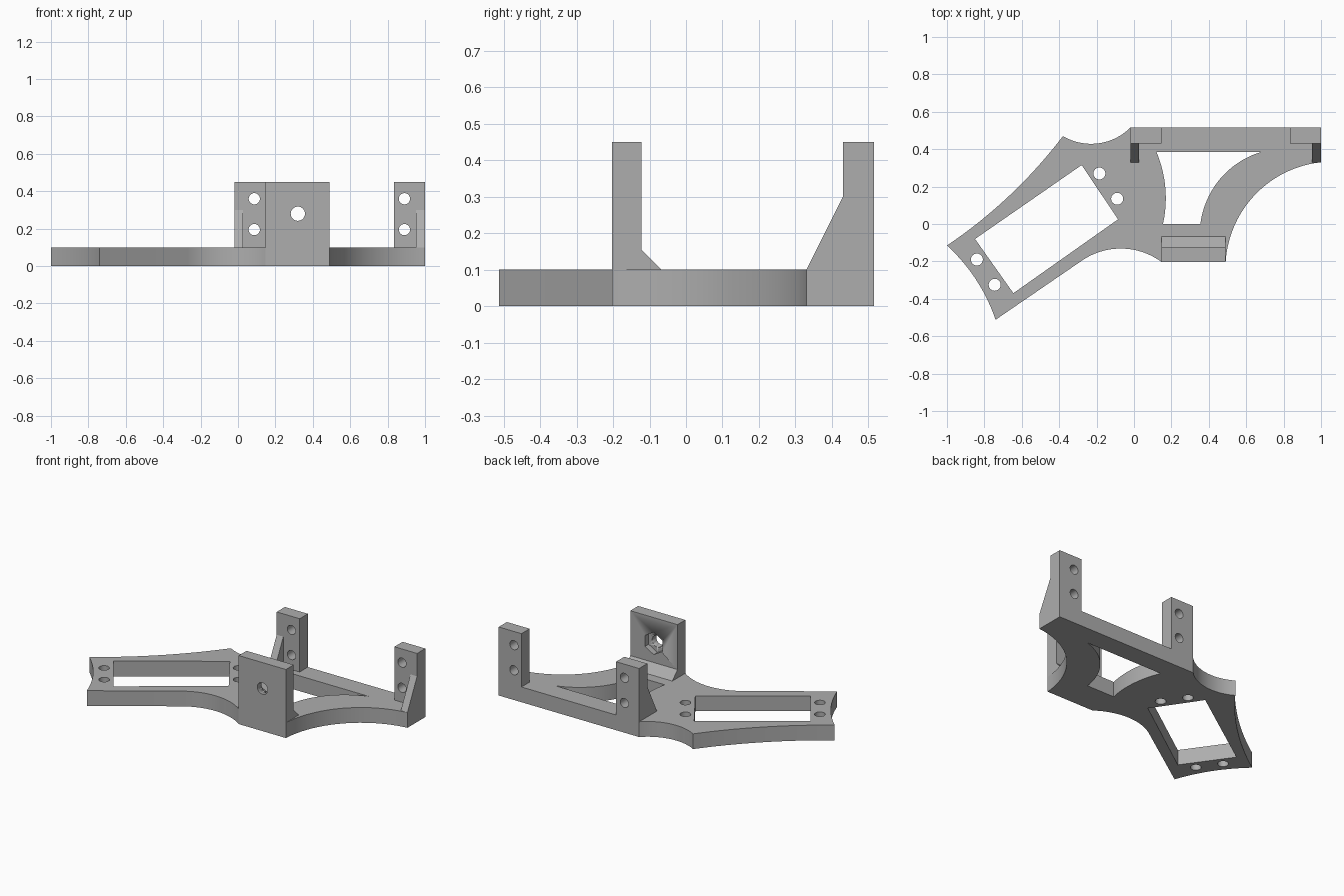
import bpy, bmesh
from math import sin, cos, atan, pi, radians
from mathutils import Vector, Matrix

if "Cube" in bpy.data.objects:
    bpy.data.objects.remove(bpy.data.objects["Cube"], do_unlink=True)

grey = bpy.data.materials.new("plain grey")
grey.use_nodes = True
GREY = (0.42, 0.42, 0.42, 1)
grey.diffuse_color = GREY
grey.node_tree.nodes["Principled BSDF"].inputs["Base Color"].default_value = GREY

# Maps profile coordinates (u, v, depth) to the extrusion axis
AXES = {
    "X": Matrix(((0, 0, 1, 0), (1, 0, 0, 0), (0, 1, 0, 0), (0, 0, 0, 1))),
    "Y": Matrix(((1, 0, 0, 0), (0, 0, 1, 0), (0, 1, 0, 0), (0, 0, 0, 1))),
    "Z": Matrix.Identity(4),
}


def arc(a, b, sag, n=24):
    """Arc from a to b that bows to the right of the direction of travel."""
    a, b = Vector(a), Vector(b)
    half = (b - a).length / 2
    along = (b - a).normalized()
    right = Vector((along.y, -along.x))
    t = 2 * atan(sag / half)
    r = half / sin(t)
    angles = [t * (2 * i / n - 1) for i in range(n + 1)]
    return [(a + b) / 2 + along * r * sin(p) + right * r * (cos(p) - cos(t))
            for p in angles]


def ring(x, y, r, n=32, turn=0):
    return [(x + r * cos(turn + 2 * pi * i / n), y + r * sin(turn + 2 * pi * i / n))
            for i in range(n)]


def prism(name, loops, axis, low, high):
    """Extrude an outline, with further loops as holes, along an axis."""
    curve = bpy.data.curves.new(name, "CURVE")
    curve.dimensions = "2D"
    curve.fill_mode = "BOTH"
    curve.extrude = (high - low) / 2
    for loop in loops:
        spline = curve.splines.new("POLY")
        spline.points.add(len(loop) - 1)
        for point, p in zip(spline.points, loop):
            point.co = (p[0], p[1], 0, 1)
        spline.use_cyclic_u = True
    obj = bpy.data.objects.new(name, curve)
    bpy.context.collection.objects.link(obj)
    bpy.ops.object.select_all(action="DESELECT")
    obj.select_set(True)
    bpy.context.view_layer.objects.active = obj
    bpy.ops.object.convert(target="MESH")
    obj = bpy.context.object
    obj.name = name
    bm = bmesh.new()
    bm.from_mesh(obj.data)
    bm.transform(AXES[axis] @ Matrix.Translation((0, 0, (low + high) / 2)))
    bmesh.ops.remove_doubles(bm, verts=bm.verts, dist=0.0001)
    bmesh.ops.recalc_face_normals(bm, faces=bm.faces)
    bm.to_mesh(obj.data)
    bm.free()
    obj.data.materials.clear()
    obj.data.materials.append(grey)
    bpy.ops.object.shade_smooth_by_angle(angle=radians(30))
    return obj


def cut(obj, cutter):
    mod = obj.modifiers.new("cut", "BOOLEAN")
    mod.operation = "DIFFERENCE"
    mod.solver = "EXACT"
    mod.object = cutter
    bpy.context.view_layer.objects.active = obj
    bpy.ops.object.modifier_apply(modifier=mod.name)
    bpy.data.objects.remove(cutter, do_unlink=True)


# Base plate: curved outline, slanted slot, screw holes and corner opening
THICK, TOP, BACK = 0.1, 0.45, 0.515
outline = (arc((-1, -0.115), (-0.38, 0.47), 0.035)
           + arc((-0.38, 0.47), (-0.02, BACK), 0.062)
           + [(1, BACK)]
           + arc((1, 0.33), (0.49, -0.203), 0.135)
           + arc((0.147, -0.203), (-0.27, -0.19), 0.065)
           + arc((-0.74, -0.512), (-1, -0.115), 0.03)[:-1])
slot = [(-0.28, 0.315), (-0.085, 0.025), (-0.645, -0.37), (-0.85, -0.08)]
opening = ([(0.12, 0.385)] + arc((0.68, 0.385), (0.355, 0), 0.075)
           + arc((0.155, 0), (0.12, 0.385), 0.03)[:-1])
screws = [ring(x, y, 0.032) for x, y in
          ((-0.84, -0.19), (-0.745, -0.325), (-0.185, 0.27), (-0.09, 0.135))]
prism("base_plate", [outline, slot, opening] + screws, "Z", 0, THICK)

# Rear posts with two holes each and a sloped rib at the outer edge
for side, x0, x1, rib in (("right", -0.02, 0.147, -0.02), ("left", 0.835, 1, 0.952)):
    mid = 0.087 if side == "right" else 0.89
    block = [(x0, THICK), (x1, THICK), (x1, TOP), (x0, TOP)]
    holes = [ring(mid, z, 0.03) for z in (0.195, 0.36)]
    prism(side + "_post", [block] + holes, "Y", 0.43, BACK)
    prism(side + "_post_rib", [[(0.33, THICK), (0.43, THICK), (0.43, 0.3)]],
          "X", rib, rib + 0.048)

# Front bracket with a foot chamfer, bolt hole and hexagonal nut pocket
bracket = prism("front_bracket",
                [[(-0.203, THICK), (-0.068, THICK), (-0.122, 0.155),
                  (-0.122, TOP), (-0.203, TOP)]], "X", 0.147, 0.49)
cut(bracket, prism("bolt_cutter", [ring(0.32, 0.28, 0.038)], "Y", -0.3, 0))
cut(bracket, prism("nut_cutter", [ring(0.32, 0.28, 0.073, 6, pi / 2)], "Y", -0.16, 0))
